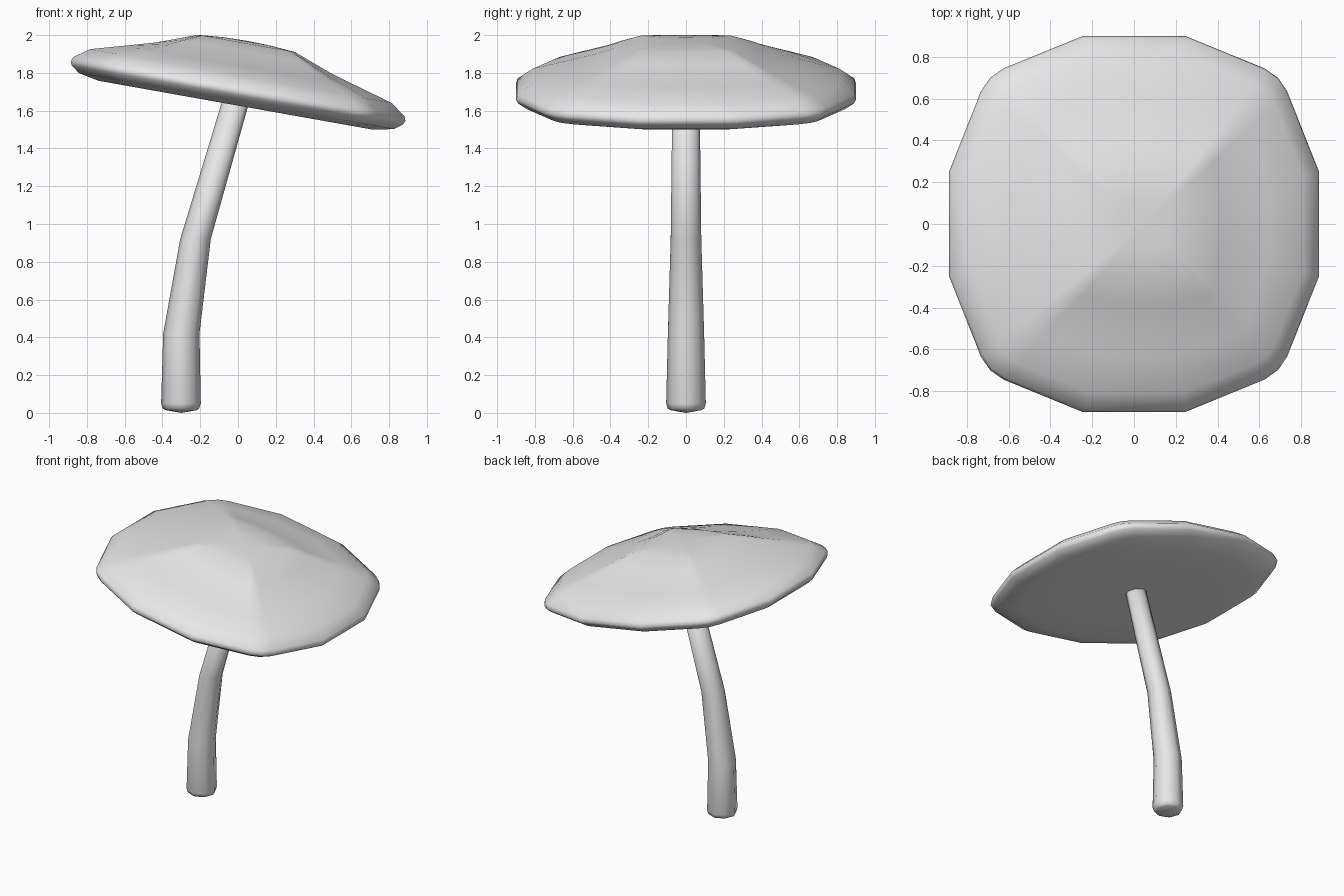
import bpy
import bmesh
from math import cos, sin, pi, radians
from mathutils import Matrix, Vector

if "Cube" in bpy.data.objects:
    bpy.data.objects.remove(bpy.data.objects["Cube"], do_unlink=True)

grey = bpy.data.materials.new("plain grey")
grey.use_nodes = True
grey.diffuse_color = (0.8, 0.8, 0.8, 1)
grey.node_tree.nodes["Principled BSDF"].inputs["Base Color"].default_value = (0.8, 0.8, 0.8, 1)


def loft(name, bottom, rings, top, placement=Matrix()):
    """Skin matching rings from bottom to top and close both ends with a fan."""
    bm = bmesh.new()
    loops = [[bm.verts.new(p) for p in ring] for ring in rings]
    low, high = bm.verts.new(bottom), bm.verts.new(top)
    count = len(loops[0])
    for i in range(count):
        j = (i + 1) % count
        bm.faces.new((low, loops[0][j], loops[0][i]))
        bm.faces.new((high, loops[-1][i], loops[-1][j]))
        for a, b in zip(loops, loops[1:]):
            bm.faces.new((a[i], a[j], b[j], b[i]))
    bmesh.ops.recalc_face_normals(bm, faces=bm.faces)
    mesh = bpy.data.meshes.new(name)
    bm.to_mesh(mesh)
    bm.free()
    mesh.materials.append(grey)
    obj = bpy.data.objects.new(name, mesh)
    bpy.context.collection.objects.link(obj)
    obj.matrix_world = placement
    mesh.shade_smooth()
    return obj


# Cap outline: one quarter, turned four times
quarter = [(0.9, 0.25), (0.745, 0.635), (0.7, 0.7), (0.635, 0.745), (0.25, 0.9)]
outline = [Matrix.Rotation(turn * pi / 2, 2) @ Vector(p)
           for turn in range(4) for p in quarter]


def cap_ring(scale, height, squareness):
    ring = []
    for p in outline:
        square = p * 0.9 / max(abs(p.x), abs(p.y))
        q = p.lerp(square, squareness) * scale
        ring.append((q.x, q.y, height))
    return ring


# Cap: flat underside, rounded rim, dished flank and squarish crown
cap_profile = [
    (0.5, 0, 0), (0.82, 0, 0), (0.94, 0.022, 0), (0.99, 0.055, 0),
    (1.0, 0.075, 0), (0.99, 0.1, 0), (0.9, 0.157, 0), (0.7, 0.208, 0.15),
    (0.53, 0.252, 0.35), (0.42, 0.288, 0.5), (0.29, 0.332, 0.6), (0.14, 0.343, 0.5),
]
loft("cap", (0, 0, 0), [cap_ring(*row) for row in cap_profile], (0, 0, 0.346),
     Matrix.Translation((-0.013, 0, 1.629)) @ Matrix.Rotation(radians(10.1), 4, "Y"))

# Stem: eight-sided, tapering and leaning; rows are centre x, height, radius
stem_rows = [
    (-0.3, 0.014, 0.08), (-0.302, 0.022, 0.096), (-0.302, 0.05, 0.105),
    (-0.3, 0.42, 0.096), (-0.225, 0.92, 0.081), (-0.003, 1.68, 0.072),
]
stem_rings = [[(x + r * cos(i * pi / 4), r * sin(i * pi / 4), z) for i in range(8)]
              for x, z, r in stem_rows]
loft("stem", (-0.3, 0, 0), stem_rings, (-0.003, 0, 1.69))
